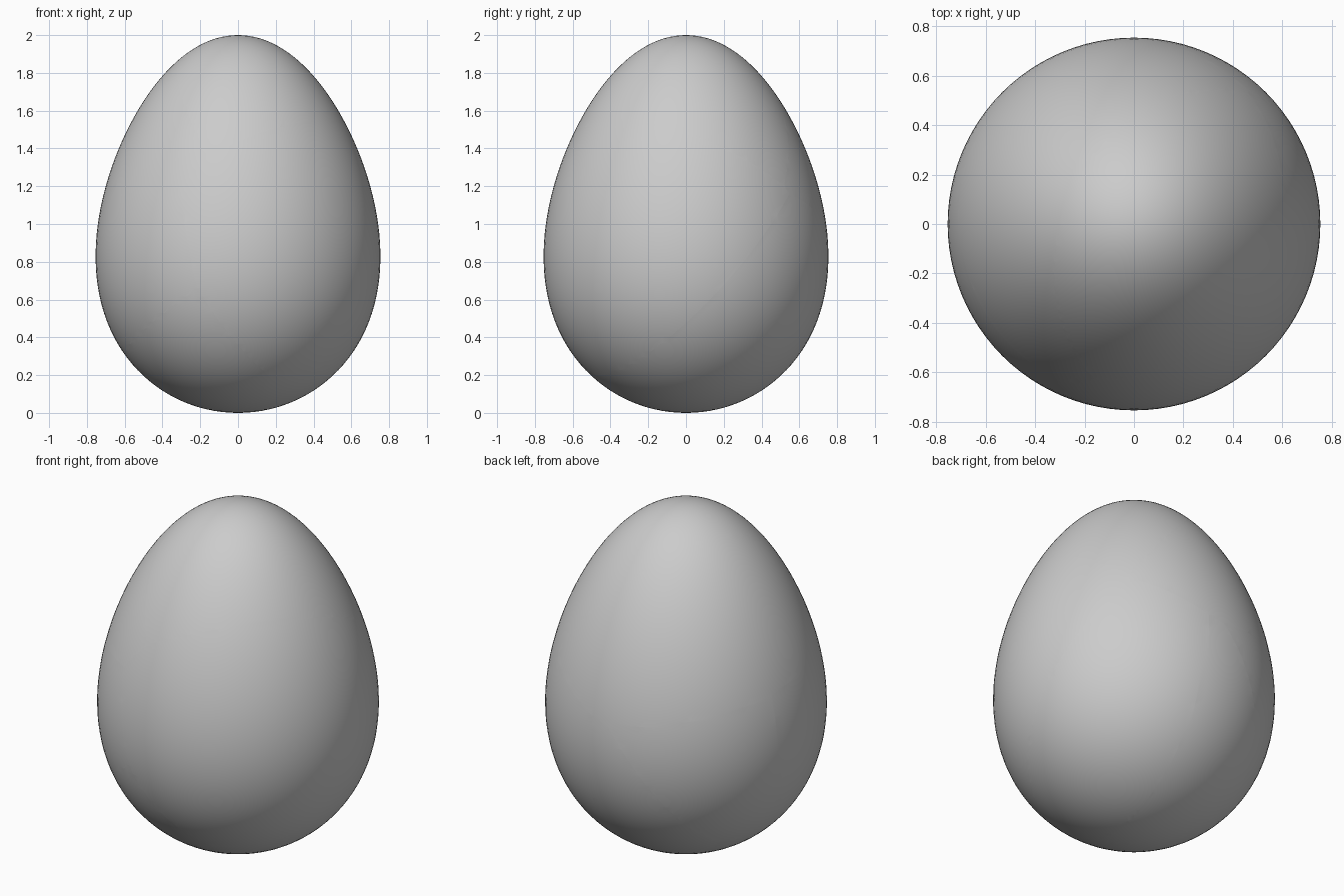
import bpy, bmesh
from mathutils import Vector

if "Cube" in bpy.data.objects:
    bpy.data.objects.remove(bpy.data.objects["Cube"])

# Egg broken into touching solid shards. Each shard owns the region where its
# linear function (direction . point + offset) is the largest.
SHARDS = {
    "shard_right":       ((0.0, 0.0, 0.0), 0.0),
    "shard_top":         ((-0.430, 0.348, 0.833), -0.980),
    "shard_upper_left":  ((-0.7145, 0.4728, 0.6073), -0.640),
    "shard_left":        ((-0.886, 0.328, -0.196), 0.170),
    "shard_bottom":      ((-0.728, 0.279, -0.457), 0.341),
    "shard_back_right":  ((-0.200, 0.495, -0.466), 0.360),
    "shard_back_sliver": ((-0.471, 0.531, -0.493), 0.385),
    "shard_back_left":   ((-0.838, 0.402, -0.208), 0.202),
}


def egg():
    """Sphere widened below and narrowed above into an egg, base at z = 0."""
    bm = bmesh.new()
    bmesh.ops.create_uvsphere(bm, u_segments=96, v_segments=64, radius=1)
    for v in bm.verts:
        u = v.co.z
        width = 0.742 - 0.137 * u + 0.02 * u ** 3
        v.co = (v.co.x * width, v.co.y * width, u + 1)
    return bm


def cut(bm, normal, offset):
    """Keep the side where normal . p + offset > 0 and close the cut."""
    res = bmesh.ops.bisect_plane(
        bm, geom=bm.verts[:] + bm.edges[:] + bm.faces[:], dist=1e-6,
        plane_co=-normal * offset / normal.length_squared,
        plane_no=normal.normalized(), clear_inner=True)
    if any(isinstance(g, bmesh.types.BMEdge) for g in res["geom_cut"]):
        rim = [e for e in bm.edges if e.is_boundary]
        bmesh.ops.holes_fill(bm, edges=rim, sides=0)


# Build every shard by slicing the egg against all its neighbours
for name, (direction, offset) in SHARDS.items():
    bm = egg()
    for other, (d2, o2) in SHARDS.items():
        if other != name:
            cut(bm, Vector(direction) - Vector(d2), offset - o2)
    bmesh.ops.recalc_face_normals(bm, faces=bm.faces[:])
    mesh = bpy.data.meshes.new(name)
    bm.to_mesh(mesh)
    bm.free()
    obj = bpy.data.objects.new(name, mesh)
    bpy.context.collection.objects.link(obj)
    bpy.ops.object.select_all(action="DESELECT")
    obj.select_set(True)
    bpy.context.view_layer.objects.active = obj
    bpy.ops.object.shade_smooth_by_angle()
